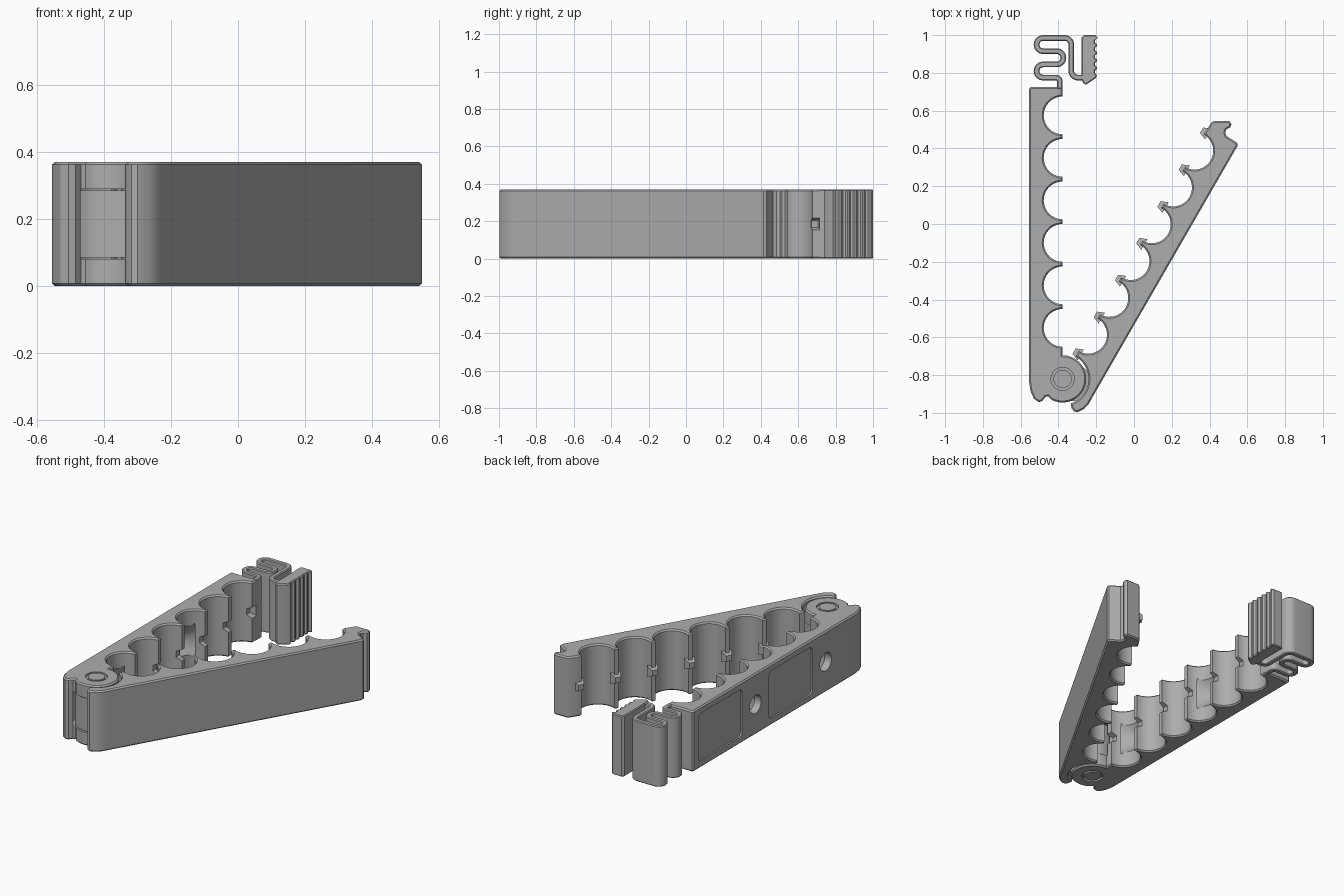
import bpy, bmesh
from math import sin, cos, radians, pi
from mathutils import Vector, Matrix

if "Cube" in bpy.data.objects:
    bpy.data.objects.remove(bpy.data.objects["Cube"])

H = 0.37                       # overall height
HINGE = Vector((-0.378, -0.82))
PITCH, R, FIRST = 0.225, 0.1, 0.27   # scallop spacing, radius, distance from hinge
U, V = Vector((0.5, 0.866)), Vector((0.866, -0.5))   # swing arm axes

grey = bpy.data.materials.new("grey_plastic")
grey.diffuse_color = (0.42, 0.42, 0.42, 1)
grey.use_nodes = True
grey.node_tree.nodes["Principled BSDF"].inputs["Base Color"].default_value = grey.diffuse_color


def arc(c, r, a0, a1, n=20):
    return [(c[0] + r * cos(radians(a0 + (a1 - a0) * i / n)),
             c[1] + r * sin(radians(a0 + (a1 - a0) * i / n))) for i in range(n + 1)]


def offset(pts, d):
    """Move a counter-clockwise outline inwards by d."""
    out = []
    for i, p in enumerate(pts):
        p = Vector(p)
        a = (p - Vector(pts[i - 1])).normalized()
        b = (Vector(pts[(i + 1) % len(pts)]) - p).normalized()
        n1, n2 = Vector((-a.y, a.x)), Vector((-b.y, b.x))
        out.append(p + (n1 + n2) * d / max(1 + n1.dot(n2), 0.5))
    return out


def link(name, bm):
    bmesh.ops.recalc_face_normals(bm, faces=bm.faces)
    me = bpy.data.meshes.new(name)
    bm.to_mesh(me)
    bm.free()
    me.materials.append(grey)
    ob = bpy.data.objects.new(name, me)
    bpy.context.collection.objects.link(ob)
    return ob


def prism(name, pts, z0=0.0, z1=H, ch=0.008):
    """Extruded outline with chamfered top and bottom rims."""
    bm = bmesh.new()
    small = offset(pts, ch) if ch else pts
    levels = [(small, z0), (pts, z0 + ch), (pts, z1 - ch), (small, z1)] if ch else [(pts, z0), (pts, z1)]
    rings = [[bm.verts.new((p[0], p[1], z)) for p in ring] for ring, z in levels]
    n = len(pts)
    for lo, hi in zip(rings, rings[1:]):
        for i in range(n):
            j = (i + 1) % n
            bm.faces.new((lo[i], lo[j], hi[j], hi[i]))
    bm.faces.new(rings[0][::-1])
    bm.faces.new(rings[-1])
    return link(name, bm)


def cone(name, r1, r2, depth, mat):
    bm = bmesh.new()
    bmesh.ops.create_cone(bm, cap_ends=True, segments=40, radius1=r1, radius2=r2,
                          depth=depth, matrix=mat)
    return link(name, bm)


def stud(name, pos, ang, length, w, tip):
    """Square tapered stud whose axis lies along ang in the xy plane."""
    bm = bmesh.new()
    m = (Matrix.Translation((*pos, H / 2)) @ Matrix.Rotation(radians(ang), 4, 'Z')
         @ Matrix.Rotation(pi / 2, 4, 'Y') @ Matrix.Rotation(pi / 4, 4, 'Z'))
    bmesh.ops.create_cone(bm, cap_ends=True, segments=4, radius1=w, radius2=tip,
                          depth=length, matrix=m)
    return link(name, bm)


def cut(ob, cutter, op='DIFFERENCE'):
    mod = ob.modifiers.new("cut", 'BOOLEAN')
    mod.object, mod.operation, mod.solver = cutter, op, 'EXACT'
    bpy.context.view_layer.objects.active = ob
    bpy.ops.object.modifier_apply(modifier=mod.name)
    bpy.data.objects.remove(cutter)


# Fixed arm: scalloped bar with rounded hinge end
pts = [(-0.547, 0.725), (-0.555, 0.717), (-0.555, -0.84), (-0.548, -0.885), (-0.53, -0.925),
       (-0.505, -0.943), (-0.485, -0.937), (-0.468, -0.915), (-0.455, -0.912)]
pts += arc(HINGE, 0.125, -118, 90, 36)
for i in range(6):
    pts += arc((HINGE.x, HINGE.y + FIRST + PITCH * i), R, -90, -270)
pts += [(HINGE.x, 0.72), (-0.383, 0.725)]
fixed = prism("fixed_arm", pts)

# Fork slot for the hinge tongue
cut(fixed, prism("slot", arc(HINGE, 0.133, 0, 351, 39), 0.08, 0.29, 0))

# Screw holes with countersinks, and shallow back panels
for y in (HINGE.y + FIRST, HINGE.y + FIRST + 3 * PITCH):
    turn = Matrix.Rotation(pi / 2, 4, 'Y')
    cut(fixed, cone("hole", 0.055, 0.055, 0.3, Matrix.Translation((-0.55, y, H / 2)) @ turn))
    cut(fixed, cone("sink", 0.055, 0.13, 0.075, Matrix.Translation((-0.4725, y, H / 2)) @ turn))
    yc = y + 1.5 * PITCH
    rect = []
    for sy, sz, a in ((1, 1, 0), (-1, 1, 90), (-1, -1, 180), (1, -1, 270)):
        rect += arc((yc + sy * 0.18, H / 2 + sz * 0.115), 0.03, a, a + 90, 6)
    panel = prism("panel", rect, -0.01, 0.01, 0)
    panel.data.transform(Matrix(((0, 0, 1, -0.555), (1, 0, 0, 0), (0, 1, 0, 0), (0, 0, 0, 1))))
    panel.data.update()
    cut(fixed, panel)

# Notches in the lands of the fixed arm
for i in range(7):
    y = HINGE.y + FIRST + PITCH * (i - 0.5)
    cut(fixed, stud("notch", (HINGE.x - 0.01, y), 180, 0.05, 0.056, 0.025))

# Swing arm: scalloped bar with a latch nose and a hooked lower end
pts = [(-0.225, -0.926), (0.549, 0.415), (0.546, 0.43), (0.49, 0.465), (0.483, 0.485),
       (0.49, 0.502), (0.51, 0.512), (0.516, 0.528), (0.505, 0.545), (0.422, 0.545), (0.41, 0.538)]
pts.append(tuple(HINGE + U * 1.51))
for i in reversed(range(6)):
    pts += arc(HINGE + U * (FIRST + PITCH * i), R, 60, -120)
pts += arc(HINGE, 0.137, 60, -72, 26)
pts += [(-0.33, -0.975), (-0.318, -0.992), (-0.30, -0.997), (-0.265, -0.98), (-0.24, -0.953)]
swing = prism("swing_arm", pts)

# Hinge tongue inside the fork
tongue = arc(HINGE, 0.118, 60, 268, 36)
tongue += [tuple(HINGE + V * 0.165 - U * 0.04), tuple(HINGE + V * 0.165 + U * 0.09)]
parts = [fixed, swing, prism("hinge_tongue", tongue, 0.085, 0.285, 0)]

# Locking pegs on the lands of the swing arm
for i in range(7):
    p = HINGE + U * (FIRST + PITCH * (i - 0.5)) - V * 0.001
    parts.append(stud("locking_peg", p, 150, 0.04, 0.046, 0.024))

# Hinge pin rings: circular grooves on both faces
for z0, z1 in ((-0.01, 0.012), (H - 0.012, H + 0.01)):
    ring = prism("groove", arc(HINGE, 0.061, 0, 350, 35), z0, z1, 0)
    cut(ring, prism("core", arc(HINGE, 0.048, 0, 350, 35), z0 - 0.1, z1 + 0.1, 0))
    cut(fixed, ring)

# Serpentine spring: a strip of even thickness along a winding path
path = [(-0.393, 0.715)] + arc((-0.413, 0.755), 0.02, 0, 90, 6)
path += arc((-0.481, 0.81), 0.035, 270, 90, 14)
path += arc((-0.409, 0.88), 0.035, -90, 90, 14)
path += arc((-0.481, 0.95), 0.035, 270, 90, 14)
path += arc((-0.367, 0.95), 0.035, 90, 0, 8)
path += arc((-0.297, 0.81), 0.035, 180, 270, 8) + [(-0.268, 0.775)]
left, right = [], []
for i, p in enumerate(path):
    t = (Vector(path[min(i + 1, len(path) - 1)]) - Vector(path[max(i - 1, 0)])).normalized()
    n = Vector((-t.y, t.x)) * 0.015
    left.append(tuple(Vector(p) + n))
    right.append(tuple(Vector(p) - n))
parts.append(prism("spring_strip", right + left[::-1], ch=0.005))

# Latch block with grip ridges and a hooked foot
pts = [(-0.205, 1.0), (-0.265, 1.0), (-0.277, 0.988), (-0.277, 0.765), (-0.268, 0.745),
       (-0.255, 0.737), (-0.203, 0.772), (-0.196, 0.785)]
for i in range(5):
    y = 0.795 + 0.04 * i
    pts += [(-0.206, y + 0.004), (-0.206, y + 0.018), (-0.195, y + 0.028), (-0.195, y + 0.036)]
pts += [(-0.195, 0.99)]
parts.append(prism("latch_block", pts, ch=0.005))

# Smooth curved walls, keep crisp edges
bpy.ops.object.select_all(action='DESELECT')
for ob in parts:
    ob.select_set(True)
bpy.context.view_layer.objects.active = parts[0]
bpy.ops.object.shade_smooth_by_angle(angle=radians(30))
